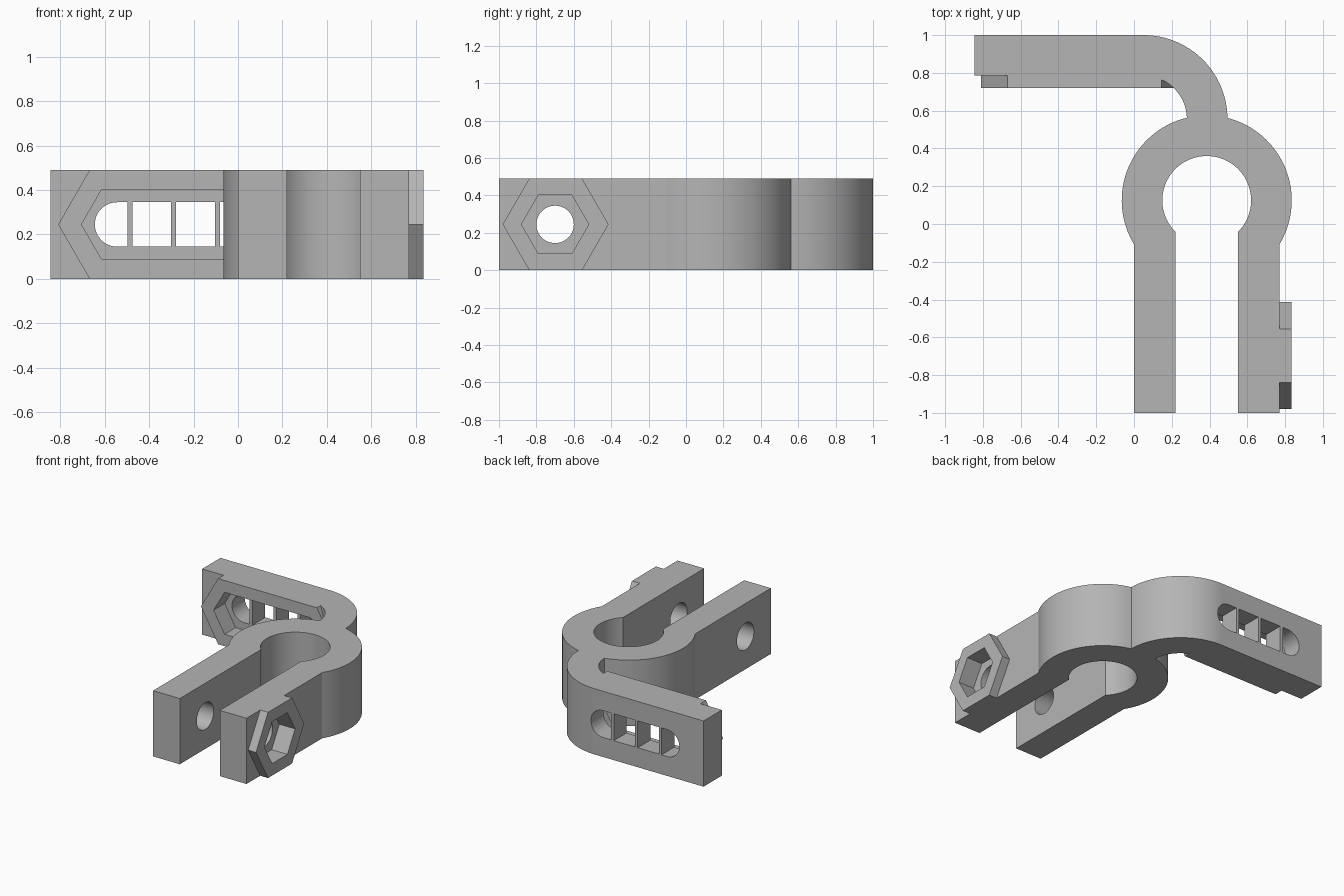
import bpy, bmesh
from math import sin, cos, pi, radians, asin, sqrt
from mathutils import Vector

cube = bpy.data.objects.get("Cube")
if cube:
    bpy.data.objects.remove(cube, do_unlink=True)

H = 0.49           # height of the whole bracket
MID = H / 2
HEX_R = MID / cos(pi / 6)   # boss hexagon is as tall as the bracket

grey = bpy.data.materials.new("plain grey")
grey.use_nodes = True
grey.diffuse_color = (0.46, 0.46, 0.46, 1)
grey.node_tree.nodes["Principled BSDF"].inputs["Base Color"].default_value = (0.46, 0.46, 0.46, 1)


def arc(cx, cy, r, a0, a1, n):
    """Points along an arc, angles in degrees."""
    angles = [radians(a0 + (a1 - a0) * i / n) for i in range(n + 1)]
    return [(cx + r * cos(a), cy + r * sin(a)) for a in angles]


def prism(name, outline, axis, lo, hi):
    """Extrude a 2D outline along an axis from lo to hi."""
    place = {"x": lambda u, v, w: (w, u, v),
             "y": lambda u, v, w: (u, w, v),
             "z": lambda u, v, w: (u, v, w)}[axis]
    bm = bmesh.new()
    face = bm.faces.new([bm.verts.new(place(u, v, lo)) for u, v in outline])
    ext = bmesh.ops.extrude_face_region(bm, geom=[face])
    moved = [g for g in ext["geom"] if isinstance(g, bmesh.types.BMVert)]
    bmesh.ops.translate(bm, verts=moved, vec=Vector(place(0, 0, hi - lo)))
    bmesh.ops.recalc_face_normals(bm, faces=bm.faces)
    mesh = bpy.data.meshes.new(name)
    bm.to_mesh(mesh)
    bm.free()
    mesh.materials.append(grey)
    obj = bpy.data.objects.new(name, mesh)
    bpy.context.collection.objects.link(obj)
    return obj


def combine(target, other, operation):
    """Apply a boolean and remove the helper."""
    other.hide_render = True
    mod = target.modifiers.new("combine", "BOOLEAN")
    mod.operation, mod.object, mod.solver = operation, other, "EXACT"
    bpy.context.view_layer.objects.active = target
    bpy.ops.object.modifier_apply(modifier=mod.name)
    bpy.data.objects.remove(other, do_unlink=True)


def long_shape(u0, u1, r, sides):
    """Polygon stretched between two centres, points facing sideways."""
    half = sides // 2
    start = 90 - 180 / sides * (sides == 6)
    if sides == 6:
        right = arc(u1, MID, r, -60, 60, 2)
        left = arc(u0, MID, r, 120, 240, 2)
    else:
        right = arc(u1, MID, r, -start, start, half)
        left = arc(u0, MID, r, start, start + 180, half)
    return right + left


# Clamp: open ring with two straight legs
CX, CY, OUT, INN = 0.385, 0.125, 0.45, 0.235
LEG_OUT, LEG_IN = 0.385, 0.165
a_out = 180 / pi * asin(sqrt(1 - (LEG_OUT / OUT) ** 2))
a_in = 180 / pi * asin(sqrt(1 - (LEG_IN / INN) ** 2))
outline = [(CX + LEG_OUT, -1)] + arc(CX, CY, OUT, -a_out, 180 + a_out, 72)
outline += [(CX - LEG_OUT, -1), (CX - LEG_IN, -1)]
outline += arc(CX, CY, INN, 180 + a_in, -a_in, 64) + [(CX + LEG_IN, -1)]
bracket = prism("clamp_bracket", outline, "z", 0, H)

# Arm: straight bar that bends a quarter turn into the ring
outline = [(-0.845, 0.785), (-0.845, 1)] + arc(0.05, 0.555, 0.445, 90, 0, 32)
outline += [(0.495, 0.45), (0.28, 0.45)] + arc(0.05, 0.555, 0.23, 0, 90, 32)
combine(bracket, prism("arm", outline, "z", 0, H), "UNION")

# Hexagonal bosses on the leg and along the arm
leg_boss = prism("leg_boss", arc(-0.697, MID, HEX_R, 0, 300, 5), "x", 0.72, 0.835)
combine(bracket, leg_boss, "UNION")
arm_boss = prism("arm_boss", long_shape(-0.527, 0.005, HEX_R, 6), "y", 0.72, 0.82)
combine(bracket, arm_boss, "UNION")

# Hexagonal nut pockets
POCKET = 0.18
cut = prism("leg_pocket", arc(-0.70, MID, POCKET, 0, 300, 5), "x", 0.705, 0.95)
combine(bracket, cut, "DIFFERENCE")
cut = prism("arm_pocket", long_shape(-0.525, 0.005, POCKET, 6), "y", 0.6, 0.85)
combine(bracket, cut, "DIFFERENCE")

# Bolt hole through both legs, and the long slot through the arm
cut = prism("bolt_hole", arc(-0.70, MID, 0.1, 0, 352.5, 47), "x", -0.2, 1)
combine(bracket, cut, "DIFFERENCE")
cut = prism("arm_slot", long_shape(-0.545, -0.015, 0.1, 48), "y", 0.6, 1.2)
combine(bracket, cut, "DIFFERENCE")

# Thin bars across the slot
bars = []
for i in range(3):
    x = -0.487 + 0.197 * i
    w = 0.0115
    rect = [(x - w, MID - 0.1), (x + w, MID - 0.1), (x + w, MID + 0.1), (x - w, MID + 0.1)]
    bars.append(prism("slot_bar_%d" % (i + 1), rect, "y", 0.85, 1))

# Smooth curved walls, sharp edges kept
bpy.ops.object.select_all(action="DESELECT")
bracket.select_set(True)
bpy.context.view_layer.objects.active = bracket
bpy.ops.object.shade_smooth_by_angle(angle=radians(25))
